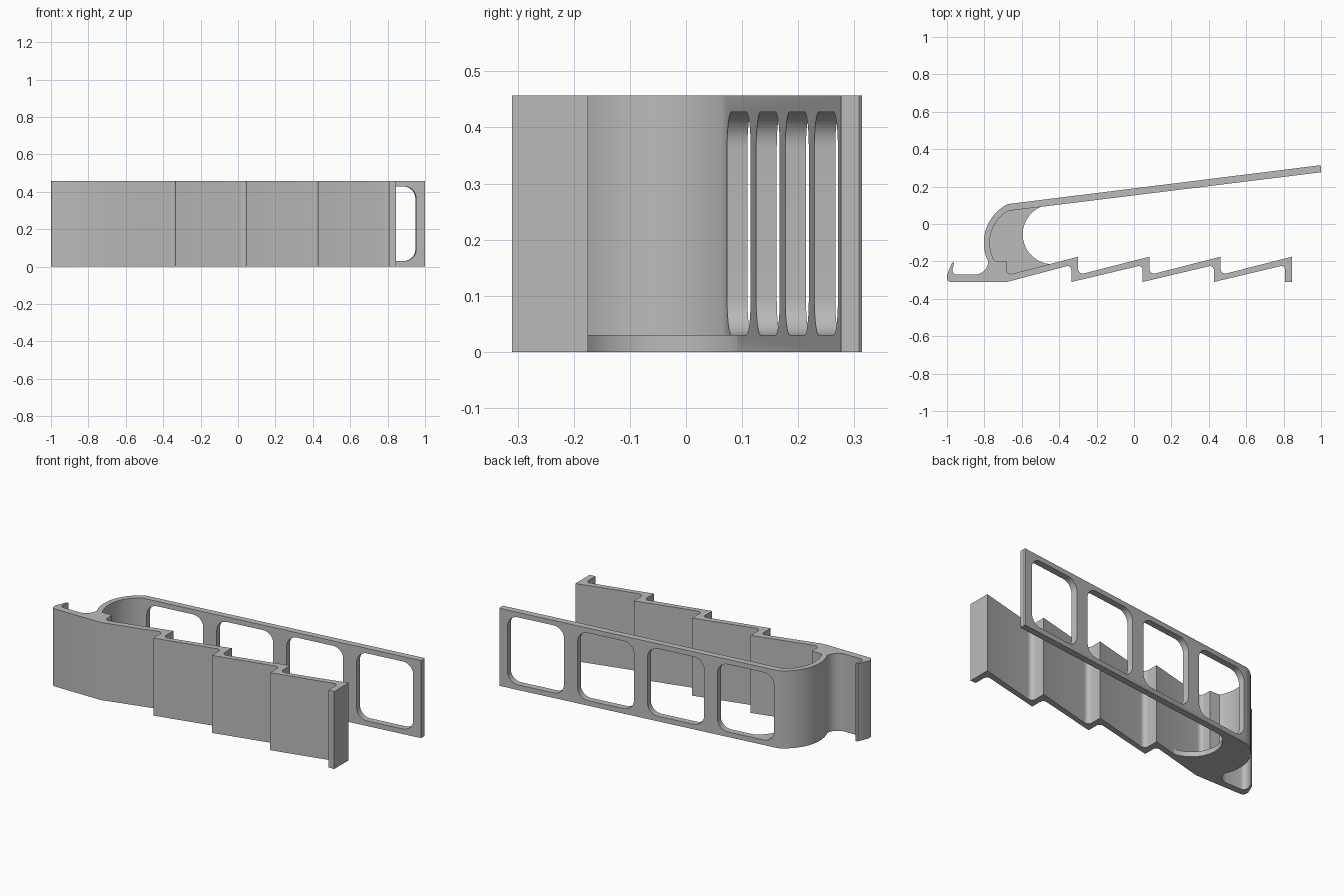
import bpy, bmesh
from math import cos, sin, radians, atan
from mathutils import Matrix

cube = bpy.data.objects.get("Cube")
if cube:
    bpy.data.objects.remove(cube, do_unlink=True)

HEIGHT = 0.457
RIB = 0.03
SLOPE = 0.1247

grey = bpy.data.materials.new("plain_grey")
grey.use_nodes = True
grey.diffuse_color = (0.5, 0.5, 0.5, 1)
grey.node_tree.nodes["Principled BSDF"].inputs["Base Color"].default_value = (0.5, 0.5, 0.5, 1)


def arc(cx, cy, r, start, end, n=6):
    angles = [radians(start + (end - start) * i / n) for i in range(n + 1)]
    return [(cx + r * cos(a), cy + r * sin(a)) for a in angles]


def add_prism(bm, outline, low, high, matrix=Matrix()):
    bottom = [bm.verts.new(matrix @ Matrix.Translation((x, y, low)).translation) for x, y in outline]
    face = bm.faces.new(bottom)
    new = bmesh.ops.extrude_face_region(bm, geom=[face])["geom"]
    shift = matrix.to_3x3().col[2] * (high - low)
    bmesh.ops.translate(bm, vec=shift, verts=[g for g in new if isinstance(g, bmesh.types.BMVert)])


def make_object(name, bm):
    bmesh.ops.recalc_face_normals(bm, faces=bm.faces[:])
    mesh = bpy.data.meshes.new(name)
    bm.to_mesh(mesh)
    bm.free()
    mesh.materials.append(grey)
    obj = bpy.data.objects.new(name, mesh)
    bpy.context.collection.objects.link(obj)
    return obj


def select(obj):
    bpy.ops.object.select_all(action="DESELECT")
    obj.select_set(True)
    bpy.context.view_layer.objects.active = obj


def arm_front(x):
    return 0.067 + SLOPE * (x + 0.68)


# Shared curve on the inside of the bend
inner_bend = arc(-0.573, -0.1, 0.198, 210.3, 121, 24)
inner_corner = [(-0.65, -0.266)] + arc(-0.66, -0.246, 0.02, 270, 180, 4) + [(-0.68, -0.2)]
steps = [-0.335 + 0.381 * k for k in range(4)]

# Stepped front strip, outer side
outline = [(-0.68, -0.31)]
for x in steps:
    outline += arc(x - 0.02, -0.245, 0.02, 104, 0, 5) + [(x, -0.31)]
outline.append((steps[-1] + 0.036, -0.31))

# Stepped front strip, inner side
for x in reversed(steps):
    if x != steps[-1]:
        outline += arc(x + 0.061, -0.24, 0.025, 284, 180, 5)
    outline.append((x + 0.036, -0.175))

# Bend and straight back arm
outline += inner_corner + inner_bend
outline += [(1.0, arm_front(1.0)), (1.0, 0.308), (0.995, 0.314)]
outline += arc(-0.573, -0.1, 0.23, 116, 205.8, 24)

# Hooked clip at the closed end
outline += arc(-0.85, -0.2, 0.07, 0, -90, 10)
outline += arc(-0.946, -0.245, 0.025, 270, 165, 6)
outline += [(-0.961, -0.208), (-0.966, -0.205), (-0.974, -0.21), (-1.0, -0.272)]
outline += arc(-0.98, -0.29, 0.02, 180, 270, 4)

bm = bmesh.new()
add_prism(bm, outline, 0, HEIGHT)
body = make_object("clip_body", bm)

# Rounded windows through the back arm
half_w, half_h, r = 0.171, 0.199, 0.064
window = []
for sx, sy, a in ((1, 1, 0), (-1, 1, 90), (-1, -1, 180), (1, -1, 270)):
    window += arc(sx * (half_w - r), sy * (half_h - r), r, a, a + 90, 10)
turn = Matrix.Rotation(atan(SLOPE), 4, "Z") @ Matrix.Rotation(radians(90), 4, "X")
bm = bmesh.new()
for k in range(4):
    x = 0.781 - 0.42 * k
    place = Matrix.Translation((x, arm_front(x) + 0.018, 0.229)) @ turn
    add_prism(bm, window, -0.06, 0.06, place)
cutter = make_object("window_cutter", bm)
cutter.hide_render = True

cut = body.modifiers.new("windows", "BOOLEAN")
cut.operation = "DIFFERENCE"
cut.solver = "EXACT"
cut.object = cutter
select(body)
bpy.ops.object.modifier_apply(modifier=cut.name)
bpy.data.objects.remove(cutter, do_unlink=True)

# Thin floor web inside the bend
web = inner_corner + inner_bend + arc(-0.435, -0.055, 0.16, 111, 268, 24)
bm = bmesh.new()
add_prism(bm, web, 0, RIB)
floor_web = make_object("floor_web", bm)

for obj in (body, floor_web):
    select(obj)
    bpy.ops.object.shade_smooth_by_angle(angle=radians(30))
